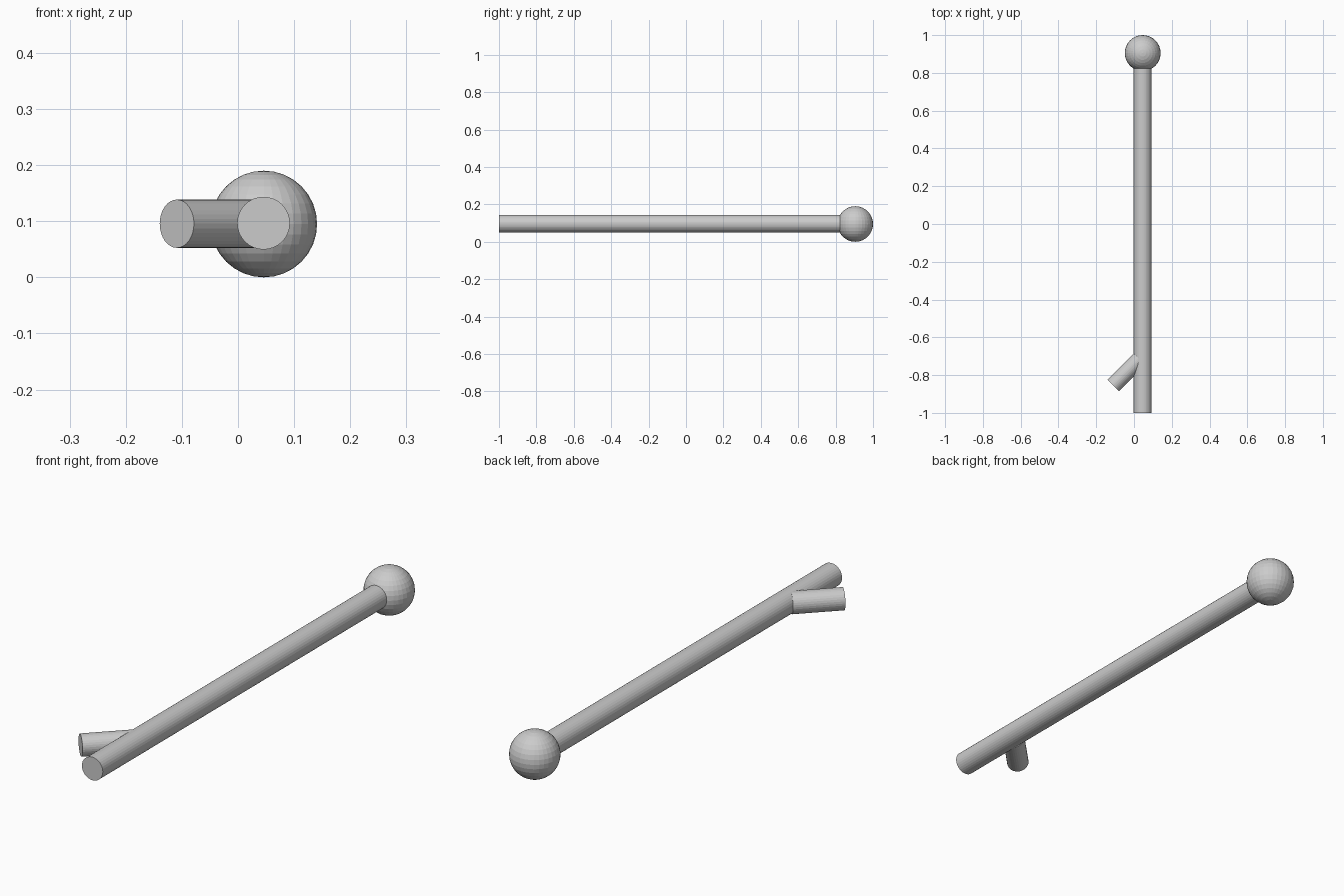
import bpy
from mathutils import Vector

if "Cube" in bpy.data.objects:
    bpy.data.objects.remove(bpy.data.objects["Cube"])


def rod(name, start, end, radius):
    """Capped flat-faced cylinder between two points."""
    a, b = Vector(start), Vector(end)
    axis = b - a
    bpy.ops.mesh.primitive_cylinder_add(vertices=32, radius=radius,
                                        depth=axis.length, location=(a + b) / 2)
    obj = bpy.context.object
    obj.name = name
    obj.rotation_euler = axis.to_track_quat('Z', 'Y').to_euler()
    return obj


# Long main shaft, its rear end buried in the knob
rod("shaft", (0.0455, -1.0, 0.0965), (0.0455, 0.85, 0.0965), 0.047)

# Short side branch, angled out to the left near the front end
rod("side_branch", (-0.109, -0.855, 0.0955), (0.029, -0.716, 0.0955), 0.043)

# Round knob at the rear end
bpy.ops.mesh.primitive_uv_sphere_add(segments=32, ring_count=16, radius=0.095,
                                     location=(0.046, 0.905, 0.095))
bpy.context.object.name = "knob"
